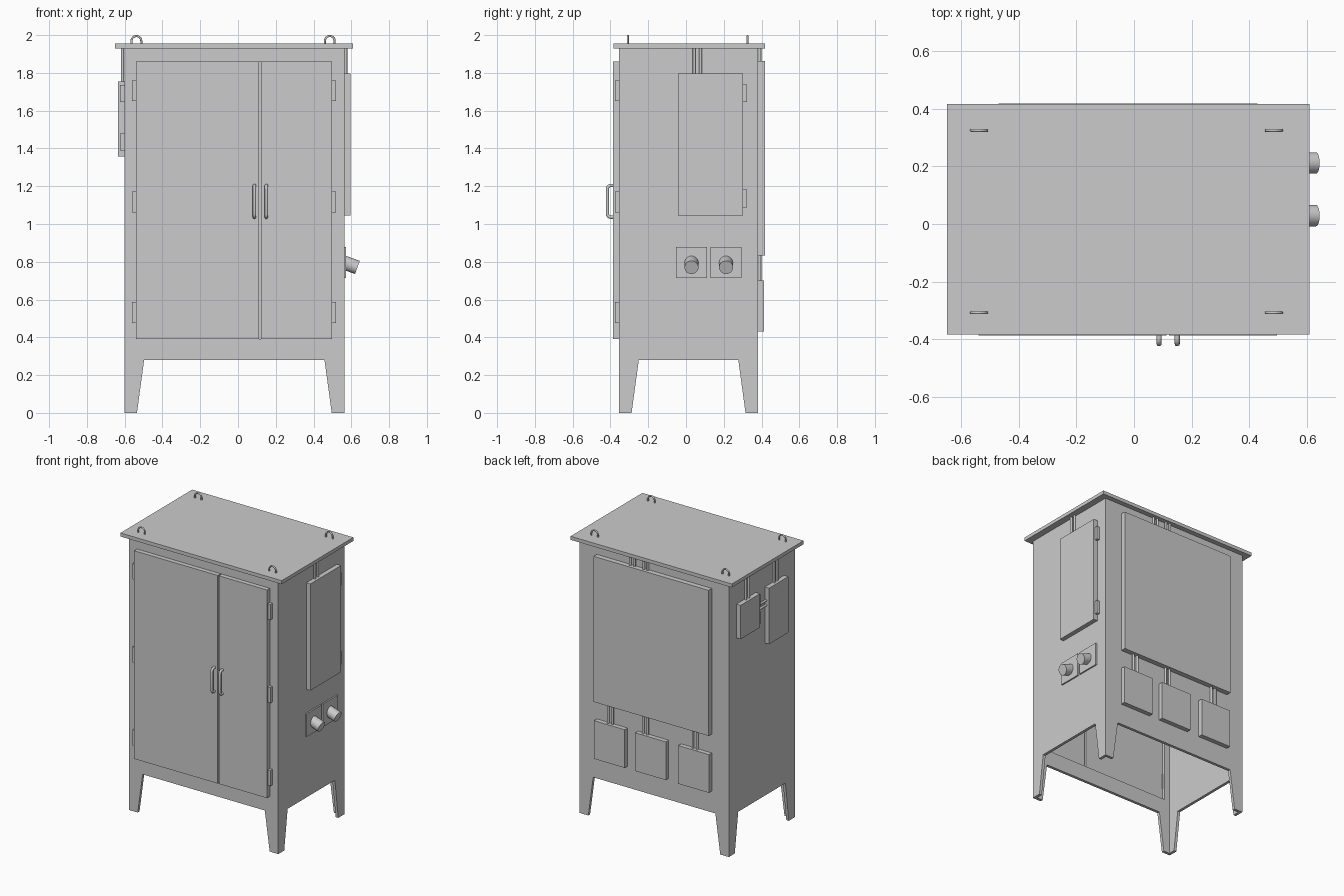
import bpy, bmesh
from math import sin, cos, pi, radians
from mathutils import Vector

if "Cube" in bpy.data.objects:
    bpy.data.objects.remove(bpy.data.objects["Cube"])

X0, X1, Y0, Y1 = -0.602, 0.563, -0.355, 0.382   # cabinet walls
Z_SKIRT, Z_TOP, Z_ROOF = 0.28, 1.93, 1.955


def make_object(name, bm):
    me = bpy.data.meshes.new(name)
    bm.to_mesh(me)
    bm.free()
    ob = bpy.data.objects.new(name, me)
    bpy.context.collection.objects.link(ob)
    return ob


def box(name, x, y, z):
    bm = bmesh.new()
    bmesh.ops.create_cube(bm, size=1)
    for v in bm.verts:
        v.co = [(r[0] + r[1]) / 2 + c * (r[1] - r[0]) for c, r in zip(v.co, (x, y, z))]
    return make_object(name, bm)


def smooth(ob):
    bpy.ops.object.select_all(action='DESELECT')
    ob.select_set(True)
    bpy.context.view_layer.objects.active = ob
    bpy.ops.object.shade_smooth_by_angle(angle=radians(40))


def rod(name, a, b, r, segments=12):
    a, b = Vector(a), Vector(b)
    bm = bmesh.new()
    bmesh.ops.create_cone(bm, cap_ends=True, segments=segments, radius1=r, radius2=r, depth=(b - a).length)
    rot = (b - a).to_track_quat('Z', 'Y')
    for v in bm.verts:
        v.co = rot @ v.co + (a + b) / 2
    ob = make_object(name, bm)
    smooth(ob)
    return ob


def tube(name, pts, r):
    cu = bpy.data.curves.new(name, 'CURVE')
    cu.dimensions = '3D'
    cu.bevel_depth, cu.bevel_resolution, cu.use_fill_caps = r, 3, True
    sp = cu.splines.new('POLY')
    sp.points.add(len(pts) - 1)
    for p, co in zip(sp.points, pts):
        p.co = (*co, 1)
    ob = bpy.data.objects.new(name, cu)
    bpy.context.collection.objects.link(ob)
    bpy.ops.object.select_all(action='DESELECT')
    ob.select_set(True)
    bpy.context.view_layer.objects.active = ob
    bpy.ops.object.convert(target='MESH')
    smooth(bpy.context.object)


# Cabinet shell: sheet walls running down into tapered angle legs, open below
D0, D1, DZ0, DZ1 = -0.54, 0.497, 0.39, 1.86    # doorway
SPLIT = 0.117
bm = bmesh.new()


def face(pts):
    bm.faces.new([bm.verts.new(p) for p in pts])


def leg_wall(a, b):
    return [(a, 0), (a + 0.067, 0), (a + 0.105, Z_SKIRT), (b - 0.105, Z_SKIRT),
            (b - 0.067, 0), (b, 0), (b, Z_TOP), (a, Z_TOP)]


left = [(X0, 0), (X0 + 0.067, 0), (X0 + 0.105, Z_SKIRT), (SPLIT, Z_SKIRT), (SPLIT, DZ0),
        (D0, DZ0), (D0, DZ1), (SPLIT, DZ1), (SPLIT, Z_TOP), (X0, Z_TOP)]
right = [(SPLIT, Z_SKIRT), (X1 - 0.105, Z_SKIRT), (X1 - 0.067, 0), (X1, 0), (X1, Z_TOP),
         (SPLIT, Z_TOP), (SPLIT, DZ1), (D1, DZ1), (D1, DZ0), (SPLIT, DZ0)]
for prof in (left, right):
    face([(x, Y0, z) for x, z in prof])
face([(x, Y1, z) for x, z in reversed(leg_wall(X0, X1))])
face([(X1, y, z) for y, z in leg_wall(Y0, Y1)])
face([(X0, y, z) for y, z in reversed(leg_wall(Y0, Y1))])
face([(X0, Y0, Z_TOP), (SPLIT, Y0, Z_TOP), (X1, Y0, Z_TOP), (X1, Y1, Z_TOP), (X0, Y1, Z_TOP)])
bmesh.ops.remove_doubles(bm, verts=bm.verts, dist=1e-4)
shell = make_object("cabinet_shell_with_legs", bm)
mod = shell.modifiers.new("thickness", 'SOLIDIFY')
mod.thickness, mod.offset, mod.use_even_offset = 0.02, -1, True

box("roof", (-0.65, 0.61), (-0.384, 0.417), (Z_TOP, Z_ROOF))

# Lifting rings on the roof
for x in (-0.538, 0.486):
    for y in (-0.308, 0.325):
        arc = [(x + 0.026 * cos(pi * i / 12), y, 1.969 + 0.026 * sin(pi * i / 12)) for i in range(13)]
        tube("lifting_ring", [(x + 0.026, y, 1.95)] + arc + [(x - 0.026, y, 1.95)], 0.0055)

# Double doors, hinges and handles
box("left_door", (D0, 0.112), (-0.387, Y0), (DZ0, DZ1))
box("right_door", (0.122, D1), (-0.387, Y0), (DZ0, DZ1))
for x in (D0 - 0.009, D1 + 0.009):
    for z in (1.705, 1.117, 0.532):
        box("door_hinge", (x - 0.012, x + 0.012), (-0.377, -0.352), (z - 0.055, z + 0.055))
for x in (0.087, 0.15):
    ya, zb, zt, r = -0.416, 1.036, 1.204, 0.018
    top = [(x, ya + r - r * sin(t * pi / 8), zt - r + r * cos(t * pi / 8)) for t in range(5)]
    low = [(x, y, zb + zt - z) for _, y, z in reversed(top)]
    tube("door_handle", [(x, -0.38, zt)] + top + low + [(x, -0.38, zb)], 0.009)


def conduit(name, a, b, axis, gap=0.033):
    # pair of parallel pipes spaced along the given axis
    for s in (-gap / 2, gap / 2):
        p, q = list(a), list(b)
        p[axis] += s
        q[axis] += s
        rod(name, p, q, 0.008)


# Right side: hinged panel, conduits, two plates with tilted spouts
box("right_panel", (X1, 0.595), (-0.042, 0.301), (1.044, 1.797))
for z in (1.692, 1.135):
    box("right_panel_hinge", (X1, 0.585), (0.301, 0.322), (z - 0.047, z + 0.047))
conduit("right_conduit", (0.571, 0.06, 1.79), (0.571, 0.06, Z_TOP), 1)
for y in (0.029, 0.212):
    box("spout_plate", (X1, 0.573), (y - 0.082, y + 0.082), (0.715, 0.877))
    rod("spout", (0.555, y, 0.798), (0.632, y, 0.77), 0.037, 32)

# Back: main panel, three small boxes and their conduits
box("back_panel", (-0.47, 0.429), (Y1, 0.418), (0.834, 1.862))
for x in (0.145, 0.04):
    conduit("back_top_conduit", (x, 0.391, 1.855), (x, 0.391, Z_TOP), 0)
for x, xc in ((0.309, 0.317), (-0.012, 0.043), (-0.349, -0.345)):
    box("back_small_box", (x - 0.12, x + 0.12), (Y1, 0.414), (0.43, 0.70))
    conduit("back_low_conduit", (xc, 0.391, 0.69), (xc, 0.391, 0.84), 0)

# Left side: two hinged boxes joined by conduits
for ya, yb, za, hinges in ((0.08, 0.297, 1.515, (1.695, 1.575)), (-0.235, -0.02, 1.358, (1.692, 1.435))):
    box("left_box", (-0.635, X0), (ya, yb), (za, 1.754))
    for z in hinges:
        box("left_box_hinge", (-0.624, X0), (ya - 0.02, ya), (z - 0.045, z + 0.045))
    yc = (ya + yb) / 2
    conduit("left_conduit", (-0.611, yc, 1.745), (-0.611, yc, Z_TOP), 1)
conduit("left_link_conduit", (-0.611, -0.03, 1.645), (-0.611, 0.09, 1.645), 2)
